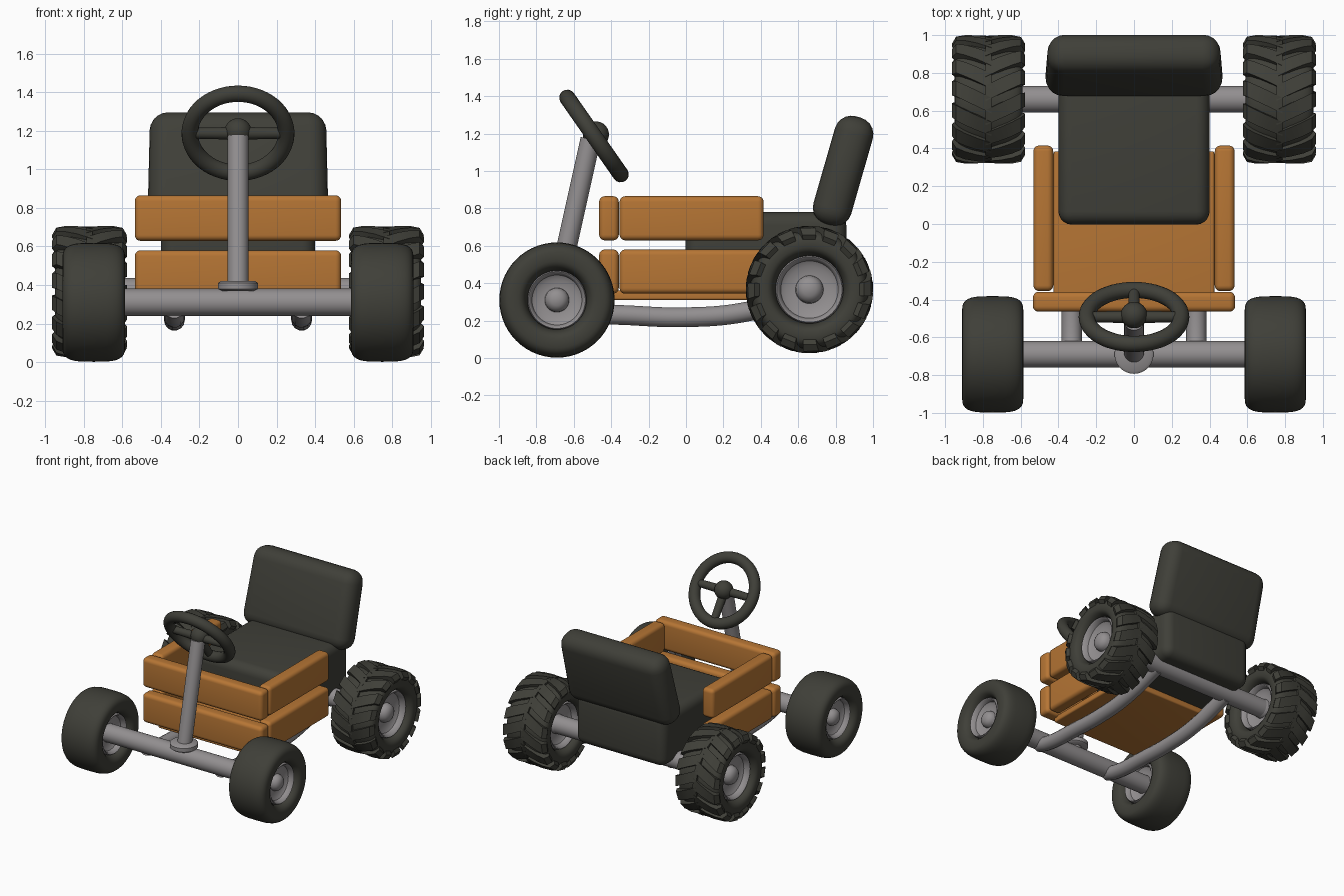
import bpy, bmesh, math
from mathutils import Vector, Matrix

if "Cube" in bpy.data.objects:
    bpy.data.objects.remove(bpy.data.objects["Cube"], do_unlink=True)


def material(name, rgb):
    m = bpy.data.materials.new(name)
    m.use_nodes = True
    m.diffuse_color = (*rgb, 1)
    m.node_tree.nodes["Principled BSDF"].inputs["Base Color"].default_value = (*rgb, 1)
    return m


RUBBER = material("dark rubber", (0.05, 0.05, 0.04))
WOOD = material("orange wood", (0.47, 0.18, 0.035))
STEEL = material("grey steel", (0.29, 0.275, 0.28))


def finish(bm, name, mat, angle=40):
    bmesh.ops.recalc_face_normals(bm, faces=bm.faces)
    mesh = bpy.data.meshes.new(name)
    bm.to_mesh(mesh)
    bm.free()
    mesh.materials.append(mat)
    ob = bpy.data.objects.new(name, mesh)
    bpy.context.collection.objects.link(ob)
    bpy.ops.object.select_all(action="DESELECT")
    ob.select_set(True)
    bpy.context.view_layer.objects.active = ob
    bpy.ops.object.shade_smooth_by_angle(angle=math.radians(angle))
    return ob


def rounded_box(name, size, centre, bevel, mat, tilt=0, taper=1):
    bm = bmesh.new()
    bmesh.ops.create_cube(bm, size=1)
    for v in bm.verts:
        if v.co.z > 0:
            v.co.x *= taper
    bmesh.ops.scale(bm, vec=size, verts=bm.verts)
    bmesh.ops.bevel(bm, geom=bm.edges[:], offset=bevel, segments=5, profile=0.5,
                    affect="EDGES", clamp_overlap=True)
    bmesh.ops.transform(bm, verts=bm.verts,
                        matrix=Matrix.Translation(centre) @ Matrix.Rotation(tilt, 4, "X"))
    return finish(bm, name, mat)


def rod(name, a, b, radius, mat, end_radius=None):
    a, b = Vector(a), Vector(b)
    bm = bmesh.new()
    bmesh.ops.create_cone(bm, cap_ends=True, segments=32, radius1=radius,
                          radius2=end_radius or radius, depth=(b - a).length)
    turn = (b - a).to_track_quat("Z", "Y").to_matrix().to_4x4()
    bmesh.ops.transform(bm, verts=bm.verts, matrix=Matrix.Translation((a + b) / 2) @ turn)
    return finish(bm, name, mat)


def lathe(name, profile, centre, mat):
    """Spin (x, radius) points around the x axis."""
    bm = bmesh.new()
    vs = [bm.verts.new((x, 0, r)) for x, r in profile]
    es = [bm.edges.new(pair) for pair in zip(vs, vs[1:])]
    bmesh.ops.spin(bm, geom=vs + es, cent=(0, 0, 0), axis=(1, 0, 0),
                   angle=math.tau, steps=56, use_merge=True)
    bmesh.ops.remove_doubles(bm, verts=bm.verts, dist=1e-5)
    bmesh.ops.translate(bm, vec=centre, verts=bm.verts)
    return finish(bm, name, mat)


def wheel(name, centre, radius, half, rim):
    # tyre cross-section: superellipse crown, open towards the rim
    mid, height = (radius + rim) / 2, (radius - rim) / 2
    ring = []
    for i in range(33):
        t = math.tau * i / 32
        c, s = math.cos(t), math.sin(t)
        ring.append((half * math.copysign(abs(c) ** 0.55, c),
                     mid + height * math.copysign(abs(s) ** 0.7, s)))
    lathe(name + "_tyre", ring, centre, RUBBER)
    # dished rim with a domed hub cap on both faces
    dish = [(0.72, 1.02), (0.8, 0.98), (0.76, 0.92), (0.56, 0.86), (0.46, 0.7),
            (0.44, 0.42), (0.56, 0.4), (0.68, 0.33), (0.76, 0.2), (0.79, 0)]
    side = [(x * half, r * rim) for x, r in dish]
    lathe(name + "_rim", side[::-1] + [(-x, r) for x, r in side], centre, STEEL)


def tread(name, centre, count):
    # interlocking slanted lugs that fold over the tyre shoulder
    bm = bmesh.new()
    stations = [(-0.015, 0.336, 0), (0.06, 0.341, 0.11), (0.125, 0.34, 0.2),
                (0.172, 0.332, 0.27), (0.194, 0.295, 0.29)]
    width, depth = 0.125, 0.05
    for side in (-1, 1):
        for k in range(count):
            base = math.tau * (k + 0.25 * side) / count
            rings = []
            for x, r, shift in stations:
                sec = []
                for sgn, low in ((-1, 0), (1, 0), (1, 1), (-1, 1)):
                    a = base + shift + sgn * width
                    rr = r - depth * low
                    xx = x - (0.03 if low and x > 0.19 else 0)
                    sec.append(bm.verts.new((side * xx, -rr * math.sin(-a), rr * math.cos(a))))
                rings.append(sec)
            for p, q in zip(rings, rings[1:]):
                for i in range(4):
                    j = (i + 1) % 4
                    bm.faces.new((p[i], p[j], q[j], q[i]))
            bm.faces.new(rings[0])
            bm.faces.new(rings[-1])
    sharp = [e for e in bm.edges if len(e.link_faces) == 2 and e.calc_face_angle(0) > 0.8]
    bmesh.ops.bevel(bm, geom=sharp, offset=0.012, segments=2, profile=0.5, affect="EDGES")
    bmesh.ops.translate(bm, vec=centre, verts=bm.verts)
    finish(bm, name, RUBBER)


# wheels and axles
FRONT, REAR = Vector((0, -0.69, 0.31)), Vector((0, 0.66, 0.366))
for label, s in (("left", 1), ("right", -1)):
    wheel("front_" + label, FRONT + Vector((s * 0.748, 0, 0)), 0.308, 0.162, 0.155)
    back = REAR + Vector((s * 0.77, 0, 0))
    wheel("rear_" + label, back, 0.318, 0.18, 0.178)
    tread("rear_" + label + "_tread", back, 16)
for label, c in (("front", FRONT), ("rear", REAR)):
    rod(label + "_axle", c - Vector((0.72, 0, 0)), c + Vector((0.72, 0, 0)), 0.071, STEEL)

# bowed chassis tubes
for label, s in (("left", 1), ("right", -1)):
    cu = bpy.data.curves.new(label + "_chassis_tube", "CURVE")
    cu.dimensions = "3D"
    cu.bevel_depth = 0.054
    cu.bevel_resolution = 5
    cu.use_fill_caps = True
    path = [(-0.7, 0.28), (-0.6, 0.25), (-0.3, 0.228), (0, 0.218), (0.3, 0.243), (0.66, 0.34)]
    sp = cu.splines.new("BEZIER")
    sp.bezier_points.add(len(path) - 1)
    for p, (y, z) in zip(sp.bezier_points, path):
        p.co = (s * 0.33, y, z)
        p.handle_left_type = p.handle_right_type = "AUTO"
    cu.materials.append(STEEL)
    bpy.context.collection.objects.link(bpy.data.objects.new(cu.name, cu))

# wooden body: floor and two rows of boards
rounded_box("floor", (0.85, 0.80, 0.05), (0, -0.015, 0.335), 0.012, WOOD)
for row, z in (("lower", 0.462), ("upper", 0.747)):
    rounded_box(row + "_front_board", (1.07, 0.105, 0.236), (0, -0.412, z), 0.03, WOOD)
    for label, s in (("left", 1), ("right", -1)):
        rounded_box(f"{row}_{label}_board", (0.105, 0.77, 0.236),
                    (s * 0.48, 0.03, z), 0.03, WOOD)

# padded seat
rounded_box("seat_cushion", (0.8, 0.86, 0.42), (0, 0.427, 0.57), 0.07, RUBBER)
rounded_box("seat_back", (0.94, 0.21, 0.60), (0, 0.84, 1.0), 0.092, RUBBER,
            tilt=math.radians(-16), taper=0.97)

# steering column with base collar
rod("steering_column", (0, -0.69, 0.36), (0, -0.51, 1.17), 0.054, STEEL)
rounded_collar = [(-0.025, 0), (-0.025, 0.09), (-0.015, 0.103), (0.015, 0.103),
                  (0.025, 0.09), (0.025, 0)]
collar = lathe("column_collar", rounded_collar, (0, 0, 0), STEEL)
collar.rotation_euler = (0, math.radians(90), 0)
collar.location = (0, -0.69, 0.395)

# steering wheel: rim, hub and three spokes
hub = Vector((0, -0.492, 1.187))
down = Vector((0, 0.572, -0.82))
rim = lathe("steering_rim", [(0.043 * math.cos(math.tau * i / 16),
                              0.25 + 0.043 * math.sin(math.tau * i / 16)) for i in range(17)],
            (0, 0, 0), RUBBER)
rim.rotation_euler = Vector((0, 0.82, 0.572)).to_track_quat("X", "Z").to_euler()
rim.location = hub
for label, d in (("left", Vector((1, 0, 0))), ("right", Vector((-1, 0, 0))), ("lower", down)):
    rod(label + "_spoke", hub, hub + d * 0.25, 0.033, RUBBER, 0.028)
bm = bmesh.new()
bmesh.ops.create_uvsphere(bm, u_segments=32, v_segments=16, radius=0.07)
bmesh.ops.translate(bm, vec=hub + Vector((0, 0.01, 0.008)), verts=bm.verts)
finish(bm, "steering_hub", RUBBER)
